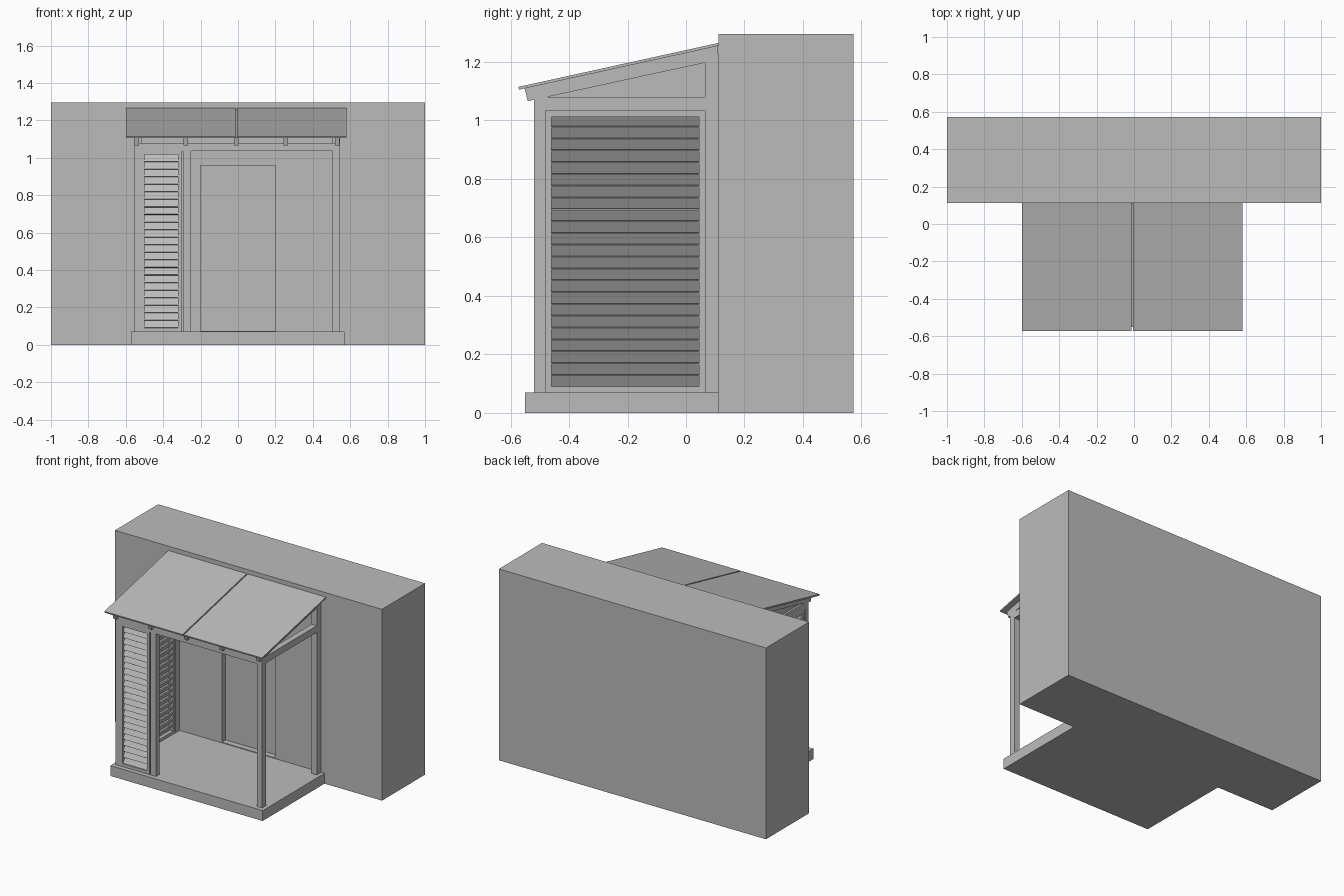
import bpy, bmesh, math
from mathutils import Matrix, Vector

if "Cube" in bpy.data.objects:
    bpy.data.objects.remove(bpy.data.objects["Cube"])

grey = bpy.data.materials.new("plain_grey")
grey.use_nodes = True
COLOUR = (0.5, 0.5, 0.5, 1)
grey.diffuse_color = COLOUR
grey.node_tree.nodes["Principled BSDF"].inputs["Base Color"].default_value = COLOUR


def finish(name, bm):
    bmesh.ops.recalc_face_normals(bm, faces=bm.faces)
    mesh = bpy.data.meshes.new(name)
    bm.to_mesh(mesh)
    bm.free()
    mesh.materials.append(grey)
    obj = bpy.data.objects.new(name, mesh)
    bpy.context.collection.objects.link(obj)
    return obj


def box(name, x, y, z):
    """Box spanning the given (low, high) ranges."""
    bm = bmesh.new()
    size = Vector([r[1] - r[0] for r in (x, y, z)])
    mid = Vector([(r[0] + r[1]) / 2 for r in (x, y, z)])
    bmesh.ops.create_cube(bm, size=1, matrix=Matrix.Translation(mid) @ Matrix.Diagonal(size).to_4x4())
    return finish(name, bm)


def side_prism(name, profile, x):
    """Profile of (y, z) points extruded along x."""
    bm = bmesh.new()
    face = bm.faces.new([bm.verts.new((x[0], y, z)) for y, z in profile])
    new = bmesh.ops.extrude_face_region(bm, geom=[face])["geom"]
    bmesh.ops.translate(bm, vec=(x[1] - x[0], 0, 0),
                        verts=[v for v in new if isinstance(v, bmesh.types.BMVert)])
    return finish(name, bm)


def louvres(name, length, origin, turn):
    """Stack of tilted slats; the lower edges lean to the outside (local -y)."""
    bm = bmesh.new()
    count, low, high = 23, 0.09, 1.02
    pitch = (high - low) / count
    place = Matrix.Translation(origin) @ Matrix.Rotation(turn, 4, "Z")
    for i in range(count):
        m = (place @ Matrix.Translation((0, 0, low + (i + 0.5) * pitch))
             @ Matrix.Rotation(math.radians(-30), 4, "X")
             @ Matrix.Diagonal((length, 0.007, pitch * 1.15, 1)))
        bmesh.ops.create_cube(bm, size=1, matrix=m)
    return finish(name, bm)


FLOOR, BEAM_LOW, BEAM_TOP = 0.07, 1.035, 1.08
WALL_Y = 0.112
FRONT, BACK = (-0.52, -0.48), (0.065, WALL_Y)
LEFT_X, RIGHT_X = (-0.555, -0.515), (0.505, 0.545)


def roof_z(y):
    """Height of the roof underside."""
    return 1.105 + (y + 0.573) * 0.2196


# House wall with a recessed door
wall = box("house_wall", (-1, 1), (WALL_Y, 0.573), (0, 1.295))
cutter = box("door_recess_cutter", (-0.2, 0.2), (0, WALL_Y + 0.04), (0.075, 0.96))
cut = wall.modifiers.new("door_recess", "BOOLEAN")
cut.operation = "DIFFERENCE"
cut.solver = "EXACT"
cut.object = cutter
bpy.context.view_layer.objects.active = wall
wall.select_set(True)
bpy.ops.object.modifier_apply(modifier=cut.name)
bpy.data.objects.remove(cutter)

# Porch floor slab
box("porch_floor", (-0.57, 0.57), (-0.55, WALL_Y), (0, FLOOR))

# Posts, with the back ones reaching up to the rafters
for side, x in (("left", LEFT_X), ("right", RIGHT_X)):
    box(f"{side}_front_post", x, FRONT, (FLOOR, BEAM_LOW))
    side_prism(f"{side}_back_post",
               [(BACK[0], FLOOR), (BACK[1], FLOOR),
                (BACK[1], roof_z(BACK[1]) - 0.03), (BACK[0], roof_z(BACK[0]) - 0.03)], x)
    box(f"{side}_side_beam", x, (FRONT[1], BACK[0]), (BEAM_LOW, BEAM_TOP))
box("middle_front_post", (-0.293, -0.25), FRONT, (FLOOR, BEAM_LOW))
box("front_beam", (LEFT_X[0], RIGHT_X[1]), FRONT, (BEAM_LOW, BEAM_TOP))

# Front screen: frame and louvres
for name, x, z in (("left_stile", (-0.515, -0.5), (FLOOR, BEAM_LOW)),
                   ("right_stile", (-0.32, -0.299), (FLOOR, BEAM_LOW)),
                   ("bottom_rail", (-0.5, -0.32), (FLOOR, 0.09)),
                   ("top_rail", (-0.5, -0.32), (1.018, BEAM_LOW))):
    box("front_screen_" + name, x, (-0.519, -0.483), z)
louvres("front_screen_louvres", 0.18, (-0.41, -0.5, 0), 0)

# Side screen: frame and louvres
for name, y, z in (("front_stile", (-0.48, -0.46), (FLOOR, BEAM_LOW)),
                   ("back_stile", (0.045, 0.065), (FLOOR, BEAM_LOW)),
                   ("bottom_rail", (-0.46, 0.045), (FLOOR, 0.09)),
                   ("top_rail", (-0.46, 0.045), (1.012, BEAM_LOW))):
    box("side_screen_" + name, (-0.553, -0.517), y, z)
louvres("side_screen_louvres", 0.505, (-0.535, -0.2075, 0), -math.pi / 2)

# Closed gable panel above the side screen
side_prism("gable_panel", [(-0.48, BEAM_TOP), (BACK[0], BEAM_TOP),
                           (BACK[0], roof_z(BACK[0]) - 0.04)], (-0.54, -0.53))

# Rafters with square-cut tails
for i, x in enumerate((-0.543, -0.28, -0.01, 0.255, 0.53)):
    side_prism(f"rafter_{i + 1}",
               [(-0.552, roof_z(-0.552)), (-0.541, roof_z(-0.541) - 0.046),
                (WALL_Y - 0.002, roof_z(WALL_Y) - 0.048), (WALL_Y - 0.002, roof_z(WALL_Y))],
               (x - 0.0125, x + 0.0125))

# Two roof sheets with a narrow joint
for side, x in (("left", (-0.6, -0.014)), ("right", (-0.006, 0.58))):
    side_prism(f"{side}_roof_sheet",
               [(-0.571, roof_z(-0.571)), (WALL_Y, roof_z(WALL_Y)),
                (WALL_Y, roof_z(WALL_Y) + 0.01), (-0.573, roof_z(-0.573) + 0.01)], x)
